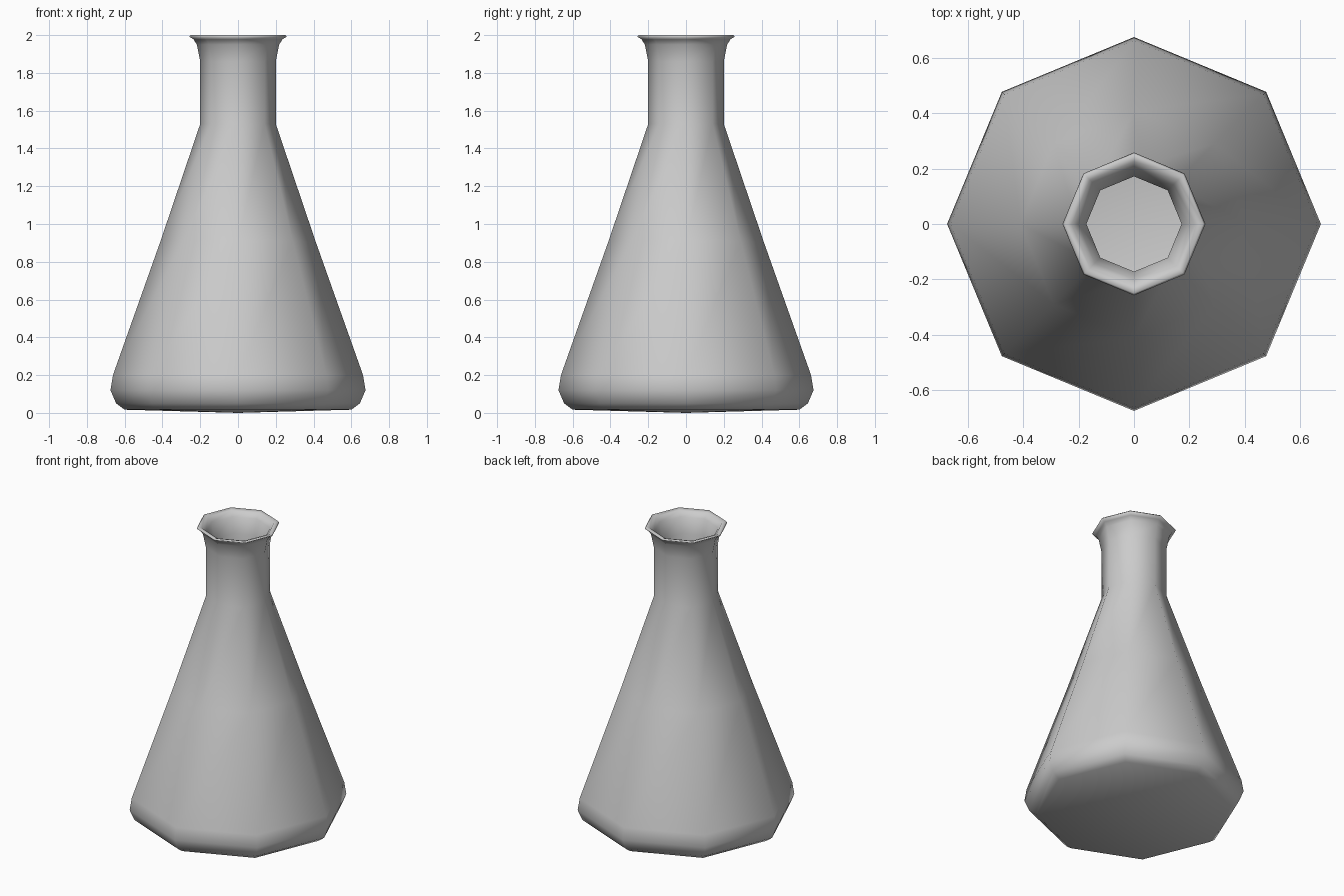
import bpy, bmesh, math

if "Cube" in bpy.data.objects:
    bpy.data.objects.remove(bpy.data.objects["Cube"])

SIDES = 8

# Flask wall: outer profile from base centre up to the lip, then inside down to the floor
PROFILE = [
    (0, 0.0), (0.60, 0.017), (0.645, 0.05), (0.675, 0.12), (0.662, 0.20),
    (0.41, 0.91), (0.20, 1.53), (0.20, 1.86), (0.218, 1.95), (0.235, 1.977),
    (0.258, 1.992), (0.25, 2.0), (0.225, 1.992), (0.20, 1.96), (0.172, 1.86),
    (0.172, 1.53), (0.38, 0.91), (0.632, 0.195), (0.645, 0.12), (0.62, 0.07),
    (0.59, 0.047), (0, 0.03),
]


def lathe(name, profile, sides):
    bm = bmesh.new()
    rings = []
    for r, z in profile:
        if r == 0:
            rings.append([bm.verts.new((0, 0, z))] * sides)
        else:
            rings.append([bm.verts.new((r * math.cos(2 * math.pi * i / sides),
                                        r * math.sin(2 * math.pi * i / sides), z))
                          for i in range(sides)])
    for a, b in zip(rings, rings[1:]):
        for i in range(sides):
            j = (i + 1) % sides
            # poles repeat one vertex, so drop duplicates to get triangles
            bm.faces.new(list(dict.fromkeys((a[i], a[j], b[j], b[i]))))
    bmesh.ops.recalc_face_normals(bm, faces=bm.faces)
    for f in bm.faces:
        f.smooth = True
    mesh = bpy.data.meshes.new(name)
    bm.to_mesh(mesh)
    bm.free()
    obj = bpy.data.objects.new(name, mesh)
    bpy.context.collection.objects.link(obj)
    return obj


lathe("conical_flask", PROFILE, SIDES)
